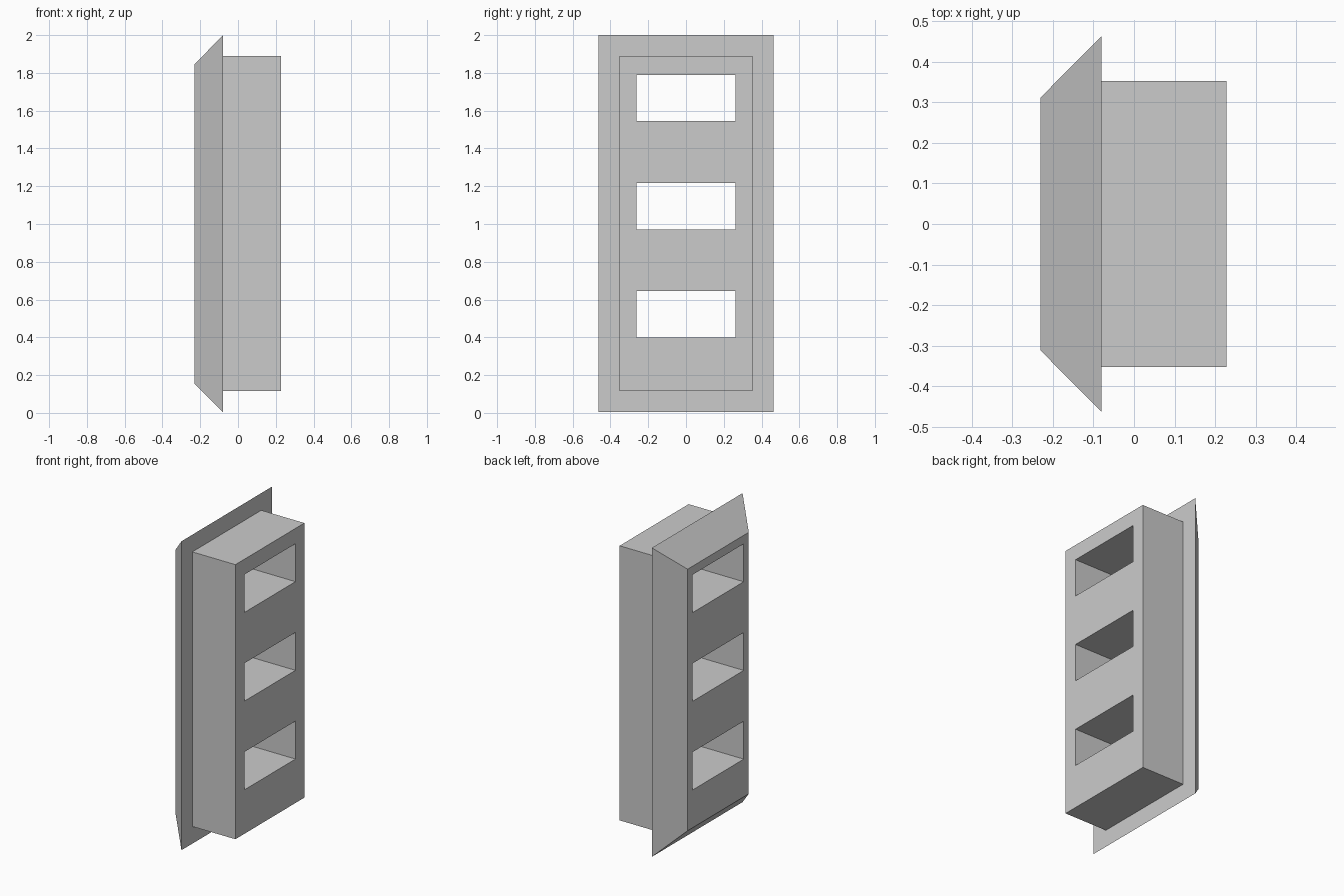
import bpy
import bmesh

# Remove the default object
cube = bpy.data.objects.get("Cube")
if cube:
    bpy.data.objects.remove(cube, do_unlink=True)

GREY = (0.6, 0.6, 0.6, 1.0)
mat = bpy.data.materials.new("plain grey")
mat.use_nodes = True
mat.diffuse_color = GREY
mat.node_tree.nodes["Principled BSDF"].inputs["Base Color"].default_value = GREY


def lofted_block(name, sections):
    """Closed solid through rectangles given as (x, half width, bottom, top)."""
    bm = bmesh.new()
    rings = [[bm.verts.new((x, y, z)) for y, z in
              ((-w, lo), (w, lo), (w, hi), (-w, hi))]
             for x, w, lo, hi in sections]
    for a, b in zip(rings, rings[1:]):
        for i in range(4):
            j = (i + 1) % 4
            bm.faces.new((a[i], a[j], b[j], b[i]))
    bm.faces.new(rings[0])
    bm.faces.new(rings[-1])
    bmesh.ops.recalc_face_normals(bm, faces=bm.faces)
    mesh = bpy.data.meshes.new(name)
    bm.to_mesh(mesh)
    bm.free()
    mesh.materials.append(mat)
    obj = bpy.data.objects.new(name, mesh)
    bpy.context.collection.objects.link(obj)
    return obj


# Chamfered flange stepping in to the rectangular body
frame = lofted_block("window_frame", [
    (-0.23, 0.312, 0.155, 1.845),
    (-0.08, 0.463, 0.004, 2.0),
    (-0.08, 0.352, 0.115, 1.889),
    (0.228, 0.352, 0.115, 1.889),
])

# Three openings straight through
for i in range(3):
    bottom = 0.399 + i * 0.573
    cutter = lofted_block("opening_cutter", [
        (-0.5, 0.261, bottom, bottom + 0.245),
        (0.5, 0.261, bottom, bottom + 0.245),
    ])
    cut = frame.modifiers.new("opening", 'BOOLEAN')
    cut.operation = 'DIFFERENCE'
    cut.solver = 'EXACT'
    cut.object = cutter
    # Apply the cut, then discard the helper
    bpy.context.view_layer.objects.active = frame
    bpy.ops.object.modifier_apply(modifier=cut.name)
    bpy.data.objects.remove(cutter, do_unlink=True)
